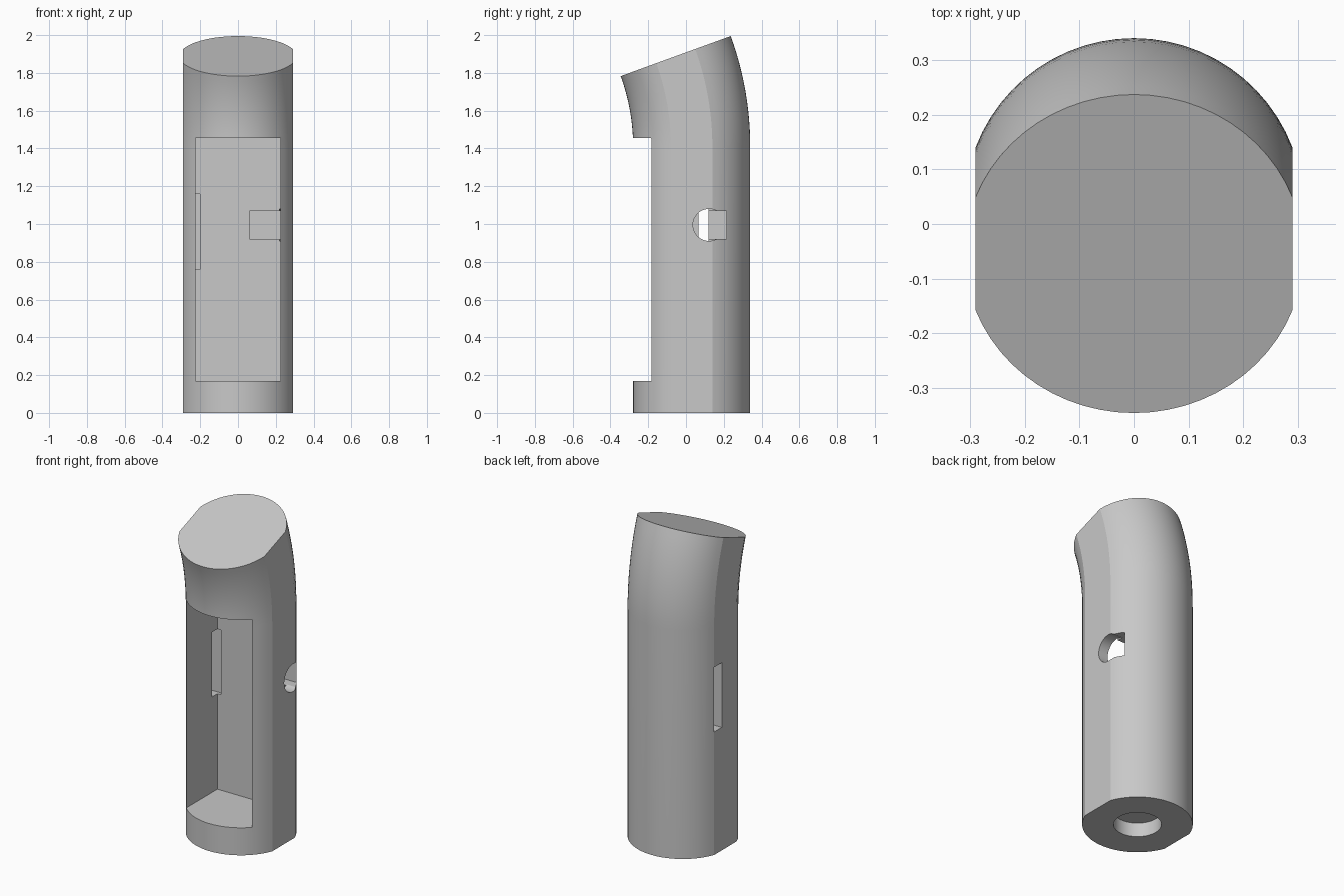
import bpy
import bmesh
import math
from mathutils import Matrix, Vector

cube = bpy.data.objects.get("Cube")
if cube:
    bpy.data.objects.remove(cube, do_unlink=True)

RADIUS, FLAT_X, CENTRE_Y = 0.31, 0.29, 0.03
BEND_START, BEND_RADIUS, BEND_ANGLE = 1.41, 1.4, math.radians(20)

grey = bpy.data.materials.new("light_grey")
grey.use_nodes = True
colour = (0.58, 0.58, 0.58, 1)
grey.diffuse_color = colour
grey.node_tree.nodes["Principled BSDF"].inputs["Base Color"].default_value = colour


def finish(bm, name):
    bmesh.ops.recalc_face_normals(bm, faces=bm.faces)
    mesh = bpy.data.meshes.new(name)
    bm.to_mesh(mesh)
    bm.free()
    mesh.materials.append(grey)
    obj = bpy.data.objects.new(name, mesh)
    bpy.context.collection.objects.link(obj)
    return obj


def box(name, low, high):
    low, high = Vector(low), Vector(high)
    bm = bmesh.new()
    place = Matrix.Translation((low + high) / 2) @ Matrix.Diagonal((*(high - low), 1))
    bmesh.ops.create_cube(bm, size=1, matrix=place)
    return finish(bm, name)


def cylinder(name, radius, depth, centre, turn=0):
    bm = bmesh.new()
    place = Matrix.Translation(centre) @ Matrix.Rotation(turn, 4, "Y")
    bmesh.ops.create_cone(bm, cap_ends=True, segments=48, radius1=radius,
                          radius2=radius, depth=depth, matrix=place)
    return finish(bm, name)


# Cross-section: a circle with both sides cut flat
corner = math.acos(FLAT_X / RADIUS)
STEPS = 24
section = []
for start in (corner, corner + math.pi):
    for i in range(STEPS + 1):
        a = start + (math.pi - 2 * corner) * i / STEPS
        section.append((RADIUS * math.cos(a), RADIUS * math.sin(a)))

# Body: straight shaft, then a bend towards the front
bm = bmesh.new()
BENDS = 12
stations = [None] + [BEND_ANGLE * i / BENDS for i in range(BENDS + 1)]
rings = []
for angle in stations:
    ring = []
    for x, v in section:
        if angle is None:
            point = (x, CENTRE_Y + v, 0)
        else:
            r = BEND_RADIUS + v
            point = (x, CENTRE_Y - BEND_RADIUS + r * math.cos(angle),
                     BEND_START + r * math.sin(angle))
        ring.append(bm.verts.new(point))
    rings.append(ring)
for lower, upper in zip(rings, rings[1:]):
    for i in range(len(lower)):
        j = (i + 1) % len(lower)
        bm.faces.new((lower[i], lower[j], upper[j], upper[i]))
bm.faces.new(rings[0])
bm.faces.new(rings[-1])
body = finish(bm, "handle_body")

# Openings: front pocket, side slot, side recess, round side hole, base socket
cutters = [
    box("front_pocket", (-0.225, -0.6, 0.17), (0.225, 0.12, 1.455)),
    box("side_slot", (-0.4, 0.065, 0.76), (-0.2, 0.14, 1.16)),
    box("side_recess", (0.06, 0.11, 0.92), (0.4, 0.215, 1.07)),
    cylinder("side_hole", 0.085, 0.2, (0.32, 0.122, 0.995), math.pi / 2),
    cylinder("base_socket", 0.135, 0.2, (0, CENTRE_Y, -0.013)),
]
for cutter in cutters:
    cutter.hide_render = True
    cut = body.modifiers.new(cutter.name, "BOOLEAN")
    cut.operation = "DIFFERENCE"
    cut.solver = "EXACT"
    cut.object = cutter

bpy.ops.object.select_all(action="DESELECT")
body.select_set(True)
bpy.context.view_layer.objects.active = body
for name in [m.name for m in body.modifiers]:
    bpy.ops.object.modifier_apply(modifier=name)
for cutter in cutters:
    bpy.data.objects.remove(cutter, do_unlink=True)
bpy.ops.object.shade_smooth_by_angle(angle=math.radians(15))
